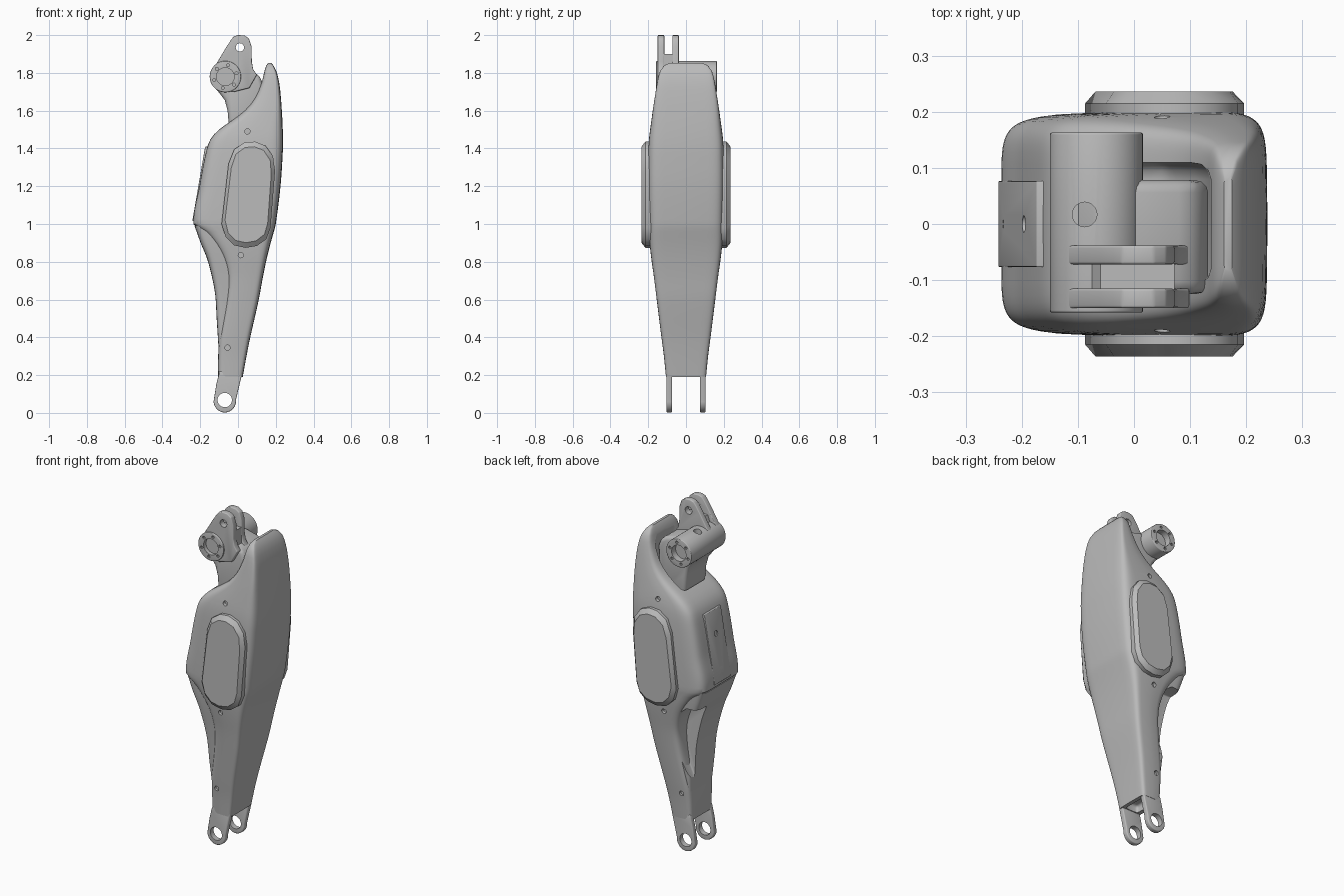
import bpy, bmesh
from math import sin, cos, pi, copysign
from mathutils import Vector

if "Cube" in bpy.data.objects:
    bpy.data.objects.remove(bpy.data.objects["Cube"])

grey = bpy.data.materials.new("plain grey")
grey.use_nodes = True
grey.diffuse_color = (0.5, 0.5, 0.5, 1)
grey.node_tree.nodes["Principled BSDF"].inputs["Base Color"].default_value = (0.5, 0.5, 0.5, 1)


def finish(name, bm, bevel=0, angle=0.6):
    bmesh.ops.recalc_face_normals(bm, faces=bm.faces)
    mesh = bpy.data.meshes.new(name)
    bm.to_mesh(mesh)
    bm.free()
    ob = bpy.data.objects.new(name, mesh)
    bpy.context.collection.objects.link(ob)
    mesh.materials.append(grey)
    if bevel:
        mod = ob.modifiers.new("bevel", "BEVEL")
        mod.width, mod.segments, mod.limit_method = bevel, 3, "ANGLE"
        apply(ob, mod)
    smooth(ob, angle)
    return ob


def select(ob):
    bpy.ops.object.select_all(action="DESELECT")
    ob.select_set(True)
    bpy.context.view_layer.objects.active = ob


def apply(ob, mod):
    select(ob)
    bpy.ops.object.modifier_apply(modifier=mod.name)


def smooth(ob, angle=0.6):
    select(ob)
    bpy.ops.object.shade_smooth_by_angle(angle=angle)


def cut(ob, cutters):
    bpy.context.view_layer.update()
    for c in cutters:
        mod = ob.modifiers.new("cut", "BOOLEAN")
        mod.operation, mod.solver, mod.object = "DIFFERENCE", "EXACT", c
        apply(ob, mod)
    for c in cutters:
        bpy.data.objects.remove(c)
    smooth(ob)


def bridge(rings, name, bevel=0):
    """Skin a list of equal closed rings and cap both ends."""
    bm = bmesh.new()
    loops = [[bm.verts.new(p) for p in r] for r in rings]
    n = len(loops[0])
    for a, b in zip(loops, loops[1:]):
        for i in range(n):
            bm.faces.new((a[i], a[(i + 1) % n], b[(i + 1) % n], b[i]))
    bm.faces.new(loops[0])
    bm.faces.new(loops[-1])
    return finish(name, bm, bevel)


def plate(name, outline, y0, y1, bevel=0):
    return bridge([[(x, y, z) for x, z in outline] for y in (y0, y1)], name, bevel)


def rod(name, x, z, r, y0, y1, n=32, bevel=0):
    ring = [(x + r * cos(2 * pi * i / n), z + r * sin(2 * pi * i / n)) for i in range(n)]
    return plate(name, ring, y0, y1, bevel)


def drill(radius, depth, location, tilt=0):
    bm = bmesh.new()
    bmesh.ops.create_cone(bm, cap_ends=True, segments=20, radius1=radius, radius2=radius, depth=depth)
    ob = finish("drill", bm)
    ob.location, ob.rotation_euler = location, (0, tilt, 0)
    return ob


def sample(rows, z):
    """Smooth interpolation of table rows keyed by height."""
    k = max(i for i in range(len(rows) - 1) if rows[i][0] <= z + 1e-6)
    a, b = rows[k], rows[k + 1]
    p, q = rows[max(k - 1, 0)], rows[min(k + 2, len(rows) - 1)]
    h = b[0] - a[0]
    t = (z - a[0]) / h
    out = []
    for c in range(1, len(a)):
        ma = (b[c] - p[c]) / (b[0] - p[0]) * h
        mb = (q[c] - a[c]) / (q[0] - a[0]) * h
        out.append((2*t**3 - 3*t*t + 1) * a[c] + (t**3 - 2*t*t + t) * ma
                   + (3*t*t - 2*t**3) * b[c] + (t**3 - t*t) * mb)
    return out


def loft(name, rows, step, power, shrink=1, taper=0.0):
    """Stack rounded-box sections: height, left x, right x, half width."""
    zs = []
    for a, b in zip(rows, rows[1:]):
        n = max(1, round((b[0] - a[0]) / step))
        zs += [a[0] + (b[0] - a[0]) * i / n for i in range(n)]
    rings = []
    for z in zs + [rows[-1][0]]:
        l, r, w = sample(rows, z)
        ring = []
        for i in range(56):
            c, s = cos(2 * pi * i / 56), sin(2 * pi * i / 56)
            u = copysign(abs(c) ** (2 / power), c)
            v = copysign(abs(s) ** (2 / power), s)
            narrow = 1 - taper * max(0, -u) ** 2
            bulge = taper * .12 * (r - l) * v * v * max(0, u)
            ring.append(((l + r) / 2 + (r - l) / 2 * u - bulge, w * shrink * v * narrow, z))
        rings.append(ring)
    return bridge(rings, name)


# Main shell, with a tall fin rising at the +x side
lower = [(.19, -.105, .025, .106), (.3, -.105, .045, .117), (.4, -.098, .065, .13),
         (.6, -.065, .11, .155), (.72, -.058, .132, .17), (.82, -.083, .153, .184),
         (.9, -.13, .173, .193), (.96, -.185, .19, .197), (1.0, -.236, .2, .199)]
upper = [(1.0, -.236, .2, .199), (1.2, -.205, .225, .202), (1.38, -.17, .237, .2),
         (1.45, -.145, .238, .196), (1.5, -.1, .237, .19), (1.55, -.03, .235, .183),
         (1.6, .035, .232, .176), (1.66, .085, .228, .167), (1.75, .125, .218, .152),
         (1.81, .14, .203, .137), (1.84, .15, .187, .115), (1.853, .16, .175, .085)]
shell = loft("shell", lower[:-1] + upper, .025, 8, taper=.08)

# Recessed filler under the shell's overhang, open on the +y side
filler_rows = [(.36, -.104, .03, .125), (.5, -.113, .05, .143), (.62, -.12, .08, .157),
               (.72, -.138, .1, .17), (.82, -.165, .1, .184), (.9, -.198, .1, .193),
               (.99, -.23, .1, .199)]
filler = loft("lower_filler", filler_rows, .03, 8, .88)
pocket = [(-.115, .43), (-.3, .6), (-.3, .88), (-.12, .88), (-.05, .82), (-.03, .72), (-.06, .55)]
cut(filler, [plate("pocket", pocket, .075, .3, .008)])

# Scoop behind the fin, screw holes on both sides and a hollow between the lugs
cutters = [plate("scoop", [(-.06, 1.49), (.06, 1.5), (.11, 1.58), (.135, 1.72), (.14, 1.9),
                           (-.06, 1.9)], -.11, .11, .03),
           plate("end_hollow", [(-.08, .15), (0, .15), (.005, .23), (-.08, .23)], -.068, .068, .015)]
for x, z, w in ((.05, 1.49, .19), (.015, .835, .184), (-.055, .345, .123)):
    for s in (-1, 1):
        cutters.append(rod("screw_hole", x, z, .014, s * (w - .018), s * (w + .04), 16))
cut(shell, cutters)

# Raised side pads: straight edge then chamfer
pad = [(-.087, 1.0), (-.065, .93), (-.02, .887), (.04, .874), (.1, .884), (.15, .92), (.172, .98),
       (.196, 1.28), (.185, 1.36), (.145, 1.415), (.09, 1.436), (.035, 1.432), (-.02, 1.395),
       (-.05, 1.32)]
mid = Vector((.055, 1.155))
for s, side in ((-1, "front"), (1, "back")):
    rings = []
    for inset, y in ((0, .17), (0, .215), (.027, .236)):
        ring = []
        for p in pad:
            q = Vector(p) - mid
            q -= q.normalized() * inset
            ring.append((mid.x + q.x, s * y, mid.y + q.y))
        rings.append(ring)
    bridge(rings, side + "_side_pad")

# Mounting plate on the sloped -x face
mount = plate("mounting_plate", [(-.242, 1.015), (-.174, 1.41), (-.14, 1.41), (-.2, 1.015)],
              -.077, .077, .003)
cut(mount, [drill(.015, .04, (-.242 + (z - 1.015) * .172, 0, z), pi / 2) for z in (1.08, 1.28)])

# Bottom fork lugs
lug = [(-.07 + .06 * cos(a), .065 + .063 * sin(a)) for a in [pi + .1 + i * pi / 16 for i in range(17)]]
lug += [(.02, .2), (.02, .22), (-.098, .22), (-.103, .2), (-.115, .15)]
for s, side in ((-1, "front"), (1, "back")):
    ob = plate(side + "_fork_lug", lug, s * .073, s * .104, .006)
    cut(ob, [rod("lug_hole", -.07, .068, .038, s * .05, s * .13)])

# Upper hinge: cross barrel with recessed ends, bolt holes and a top port
HX, HZ = -.067, 1.78
barrel = rod("hinge_barrel", HX, HZ, .083, -.158, .163, 40, .004)
cutters = [drill(.022, .14, (-.088, .017, 1.86))]
for a, b in ((-.2, -.135), (.125, .2)):
    cutters.append(rod("end_recess", HX, HZ, .047, a, b))
    for i in range(6):
        t = i * pi / 3 + .3
        cutters.append(rod("bolt_hole", HX + .062 * cos(t), HZ + .062 * sin(t), .008, a, b, 10))
cut(barrel, cutters)

# Neck that drops from the barrel into the shell
neck = [(-.138, 1.74), (-.1, 1.695), (-.07, 1.655), (-.055, 1.6), (-.045, 1.48), (.1, 1.48),
        (.125, 1.6), (.132, 1.74), (.115, 1.785), (.08, 1.805), (.02, 1.82), (-.06, 1.84)]
plate("hinge_neck", neck, -.125, .078, .022)
plate("fork_bridge", [(-.1, 1.8), (.072, 1.8), (.072, 1.9), (-.06, 1.9)], -.125, -.06)

# Top fork ears
ear = [(-.12, 1.84), (-.06, 1.94), (-.037, 1.975), (-.022, 1.993), (0, 2.0), (.035, 1.998),
       (.058, 1.982), (.072, 1.94), (.073, 1.86), (.08, 1.82), (.1, 1.79), (.06, 1.72),
       (-.02, 1.7), (-.1, 1.707), (-.14, 1.745), (-.147, 1.79)]
for name, y0, y1 in (("front_ear", -.15, -.115), ("rear_ear", -.072, -.038)):
    ob = plate(name, ear, y0, y1, .005)
    cutters = [rod("pin_hole", .01, 1.935, .022, -.2, 0)]
    if name == "front_ear":
        cutters.append(rod("barrel_gap", HX, HZ, .08, -.2, -.1, 40))
    cut(ob, cutters)
